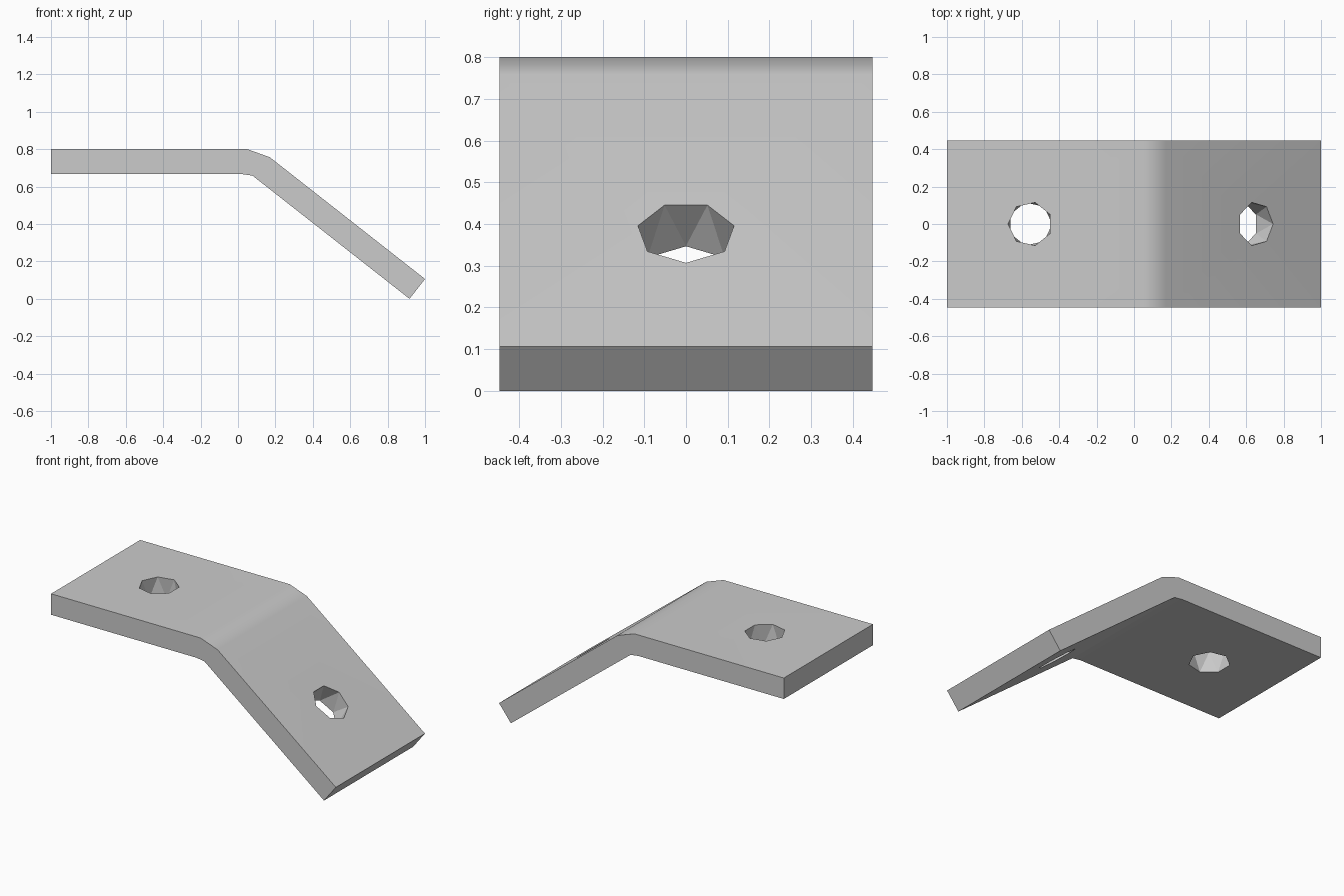
import bpy
import bmesh
from math import sin, cos, tau, pi, radians, atan2
from mathutils import Matrix

cube = bpy.data.objects.get("Cube")
if cube:
    bpy.data.objects.remove(cube, do_unlink=True)

HALF_WIDTH = 0.447
THICK = 0.134
SIDES = 7
HOLE_RADIUS = 0.118

grey = bpy.data.materials.new("plain grey")
grey.use_nodes = True
COLOUR = (0.6, 0.6, 0.6, 1)
grey.diffuse_color = COLOUR
grey.node_tree.nodes["Principled BSDF"].inputs["Base Color"].default_value = COLOUR


def add_object(name, bm):
    bmesh.ops.recalc_face_normals(bm, faces=bm.faces)
    mesh = bpy.data.meshes.new(name)
    bm.to_mesh(mesh)
    bm.free()
    mesh.materials.append(grey)
    obj = bpy.data.objects.new(name, mesh)
    bpy.context.collection.objects.link(obj)
    return obj


def hole_cutter(name, x, z, tilt):
    """Seven-sided plug whose lower rim is turned half a step from its upper rim."""
    bm = bmesh.new()
    rings = []
    for height, turn in ((0.04, 0), (-0.0005, 0), (0.0005 - THICK, 0.5), (-THICK - 0.04, 0.5)):
        rings.append([bm.verts.new((HOLE_RADIUS * cos(a), HOLE_RADIUS * sin(a), height))
                      for a in (pi * (tilt == 0) + tau * (i + turn) / SIDES for i in range(SIDES))])
    top, rim, low_rim, bottom = rings
    for i in range(SIDES):
        j = (i + 1) % SIDES
        bm.faces.new((top[i], top[j], rim[j], rim[i]))
        bm.faces.new((rim[i], rim[j], low_rim[i]))
        bm.faces.new((rim[j], low_rim[j], low_rim[i]))
        bm.faces.new((low_rim[i], low_rim[j], bottom[j], bottom[i]))
    bm.faces.new(top)
    bm.faces.new(bottom)
    bm.transform(Matrix.Translation((x, 0, z)) @ Matrix.Rotation(tilt, 4, "Y"))
    cutter = add_object(name, bm)
    cutter.hide_render = True
    return cutter


# Bent plate from its side profile
profile = [(-1, 0.8), (0.05, 0.8), (0.17, 0.757), (1, 0.106),
           (0.917, 0), (0.077, 0.659), (0.02, 0.667), (-1, 0.667)]
bm = bmesh.new()
face = bm.faces.new([bm.verts.new((x, -HALF_WIDTH, z)) for x, z in profile])
extruded = bmesh.ops.extrude_face_region(bm, geom=[face])["geom"]
bmesh.ops.translate(bm, vec=(0, 2 * HALF_WIDTH, 0),
                    verts=[g for g in extruded if isinstance(g, bmesh.types.BMVert)])
plate = add_object("bent_plate", bm)

# Screw holes, one square to each leg
(x0, z0), (x1, z1) = profile[2], profile[3]
slope = (z0 - z1) / (x1 - x0)
hole_x = 0.651
cutters = [hole_cutter("flat_hole_cutter", -0.555, 0.8, 0),
           hole_cutter("sloped_hole_cutter", hole_x, z0 - slope * (hole_x - x0), atan2(slope, 1))]

bpy.ops.object.select_all(action="DESELECT")
plate.select_set(True)
bpy.context.view_layer.objects.active = plate
for cutter in cutters:
    mod = plate.modifiers.new("hole", "BOOLEAN")
    mod.operation = "DIFFERENCE"
    mod.solver = "EXACT"
    mod.object = cutter
    bpy.ops.object.modifier_apply(modifier=mod.name)
    bpy.data.objects.remove(cutter, do_unlink=True)

# Rounded look only across the bend
bpy.ops.object.shade_smooth_by_angle(angle=radians(25))
weighted = plate.modifiers.new("even shading", "WEIGHTED_NORMAL")
weighted.keep_sharp = True
